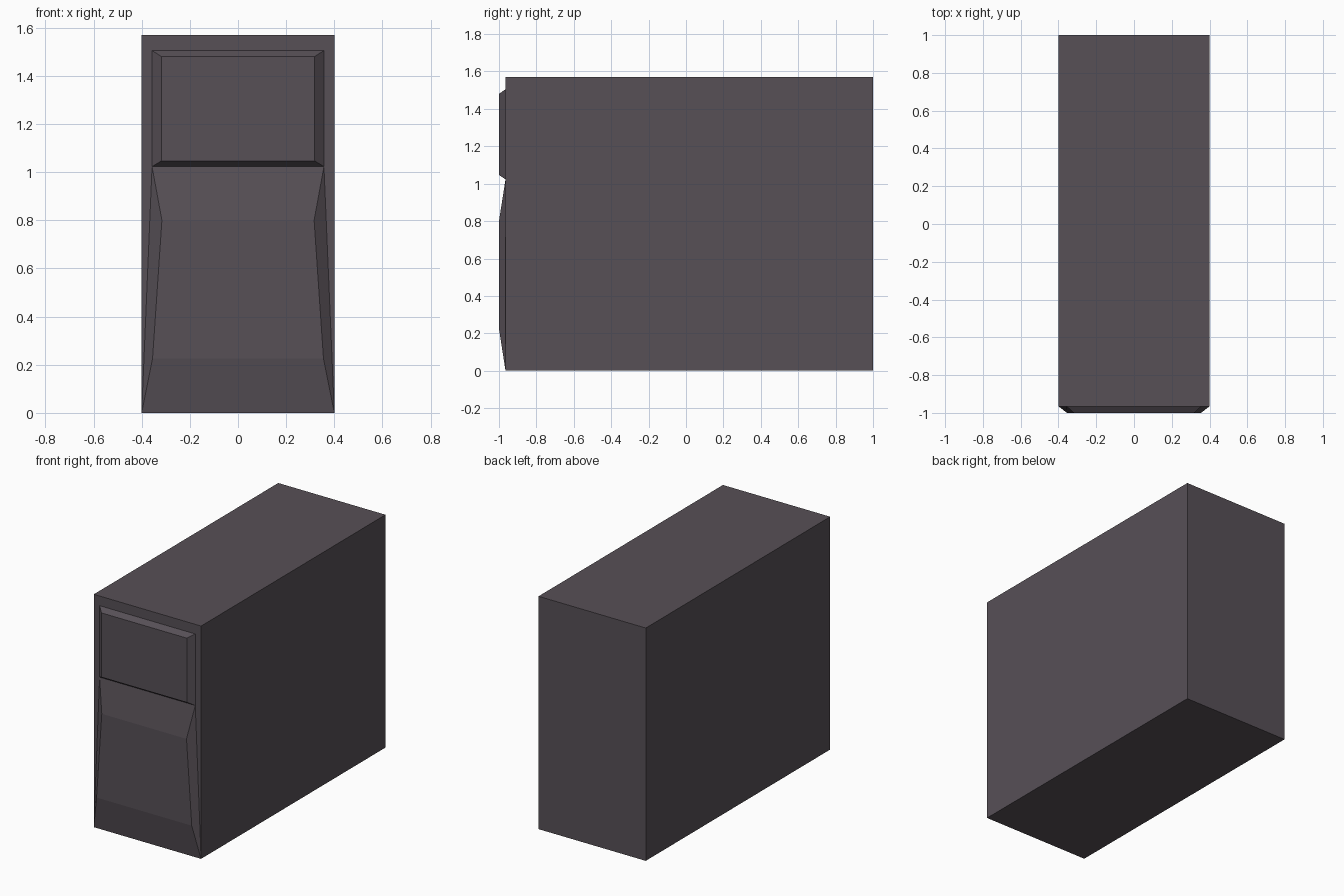
import bpy, bmesh

if "Cube" in bpy.data.objects:
    bpy.data.objects.remove(bpy.data.objects["Cube"])

grey = bpy.data.materials.new("dark grey plastic")
grey.diffuse_color = (0.095, 0.08, 0.094, 1)
grey.use_nodes = True
grey.node_tree.nodes["Principled BSDF"].inputs["Base Color"].default_value = grey.diffuse_color

FRONT = -0.965   # front plane of the case
RAISED = -1.0    # front plane of the raised panels


def loft(name, rings):
    """Closed solid through four-cornered rings of points."""
    bm = bmesh.new()
    loops = [[bm.verts.new(p) for p in ring] for ring in rings]
    for a, b in zip(loops, loops[1:]):
        for i in range(4):
            j = (i + 1) % 4
            bm.faces.new((a[i], a[j], b[j], b[i]))
    bm.faces.new(loops[0][::-1])
    bm.faces.new(loops[-1])
    bmesh.ops.recalc_face_normals(bm, faces=bm.faces)
    mesh = bpy.data.meshes.new(name)
    bm.to_mesh(mesh)
    bm.free()
    mesh.materials.append(grey)
    obj = bpy.data.objects.new(name, mesh)
    bpy.context.collection.objects.link(obj)
    return obj


def trapezoid(y, z0, w0, z1, w1):
    """Upright ring at depth y: half width w0 at z0, w1 at z1."""
    return [(-w0, y, z0), (w0, y, z0), (w1, y, z1), (-w1, y, z1)]


# Main case
loft("case", [trapezoid(1.0, 0, 0.4, 1.57, 0.4),
              trapezoid(FRONT, 0, 0.4, 1.57, 0.4)])

# Upper bevelled drive panel
loft("upper_panel", [trapezoid(FRONT, 1.023, 0.357, 1.505, 0.357),
                     trapezoid(RAISED, 1.047, 0.318, 1.48, 0.318)])

# Lower bevelled front panel, flaring to the base
loft("lower_panel", [trapezoid(FRONT, 0, 0.4, 1.023, 0.357),
                     trapezoid(RAISED, 0.225, 0.355, 0.80, 0.316)])
